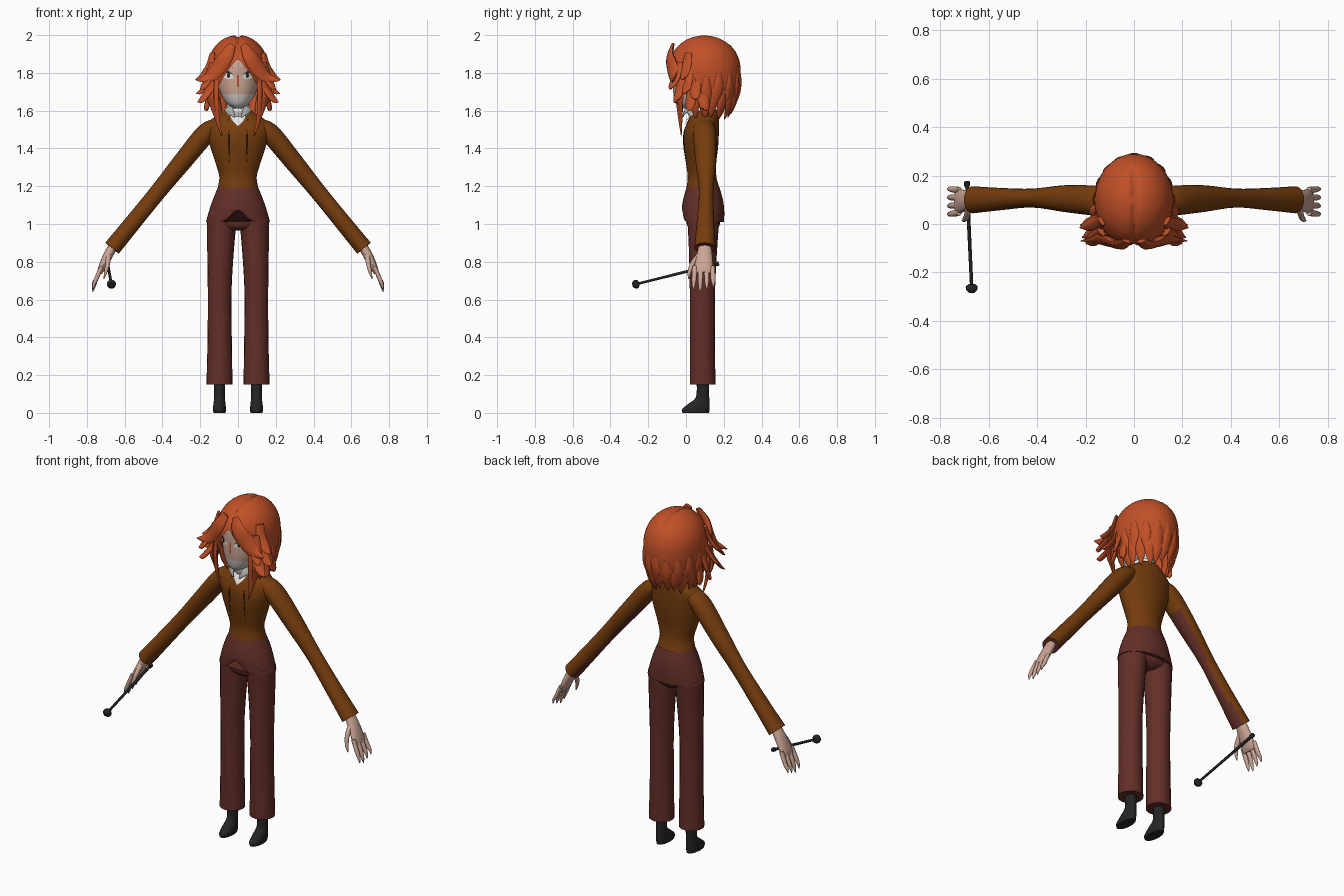
import bpy, bmesh, math, random
from mathutils import Vector
from mathutils.bvhtree import BVHTree

random.seed(4)
if "Cube" in bpy.data.objects:
    bpy.data.objects.remove(bpy.data.objects["Cube"])


def material(name, r, g, b):
    m = bpy.data.materials.new(name)
    m.use_nodes = True
    m.diffuse_color = (r, g, b, 1)
    m.node_tree.nodes["Principled BSDF"].inputs["Base Color"].default_value = (r, g, b, 1)
    return m


HAIR = material("rust hair", .53, .08, .02)
JACKET = material("brown wool", .18, .046, .004)
MAROON = material("maroon cloth", .125, .028, .021)
BLACK = material("soft black", .018, .018, .019)
SKIN = material("skin", .60, .38, .30)
PALE = material("pale skin", .62, .57, .53)
WHITE = material("white", .80, .79, .77)
GREY = material("collar grey", .40, .42, .40)


def finish(name, bm, mats, rule=None):
    """Turn a bmesh into a smooth object and return its surface tree."""
    bmesh.ops.recalc_face_normals(bm, faces=bm.faces[:])
    bm.normal_update()
    if rule:
        for f in bm.faces:
            f.material_index = rule(f.calc_center_median(), f.normal)
    tree = BVHTree.FromBMesh(bm)
    me = bpy.data.meshes.new(name)
    bm.to_mesh(me)
    bm.free()
    for m in mats:
        me.materials.append(m)
    me.shade_smooth()
    me.set_sharp_from_angle(angle=math.radians(45))
    bpy.context.collection.objects.link(bpy.data.objects.new(name, me))
    return tree


def spline(pts, steps):
    """Catmull-Rom through rows of numbers."""
    p = [Vector(q) for q in pts]
    p = [p[0] * 2 - p[1]] + p + [p[-1] * 2 - p[-2]]
    out = []
    for a, b, c, d in zip(p, p[1:], p[2:], p[3:]):
        for k in range(steps):
            t = k / steps
            out.append((b * 2 + (c - a) * t + (a * 2 - b * 5 + c * 4 - d) * t * t
                        + (b * 3 - a - c * 3 + d) * t ** 3) * .5)
    return out + [p[-2]]


def tube(bm, rings, sides=20, steps=4, level=False, outward=False):
    """Loft ellipses; each ring is x, y, z, width radius, depth radius."""
    rows = spline(rings, steps)
    mid = [r.to_3d() for r in rows]
    loops = []
    for i, r in enumerate(rows):
        c = mid[i]
        t = Vector((0, 0, 1)) if level else (mid[min(i + 1, len(mid) - 1)] - mid[max(i - 1, 0)]).normalized()
        hint = Vector((c.x, c.y - .1, .02)) if outward else Vector((0, 1, 0))
        v = (hint - t * hint.dot(t)).normalized()
        u = v.cross(t)
        ring = []
        for k in range(sides):
            a = math.tau * k / sides
            ring.append(bm.verts.new(c + u * math.cos(a) * max(r[3], .001) + v * math.sin(a) * max(r[4], .001)))
        loops.append(ring)
    for a, b in zip(loops, loops[1:]):
        for k in range(sides):
            j = (k + 1) % sides
            bm.faces.new((a[k], a[j], b[j], b[k]))
    bm.faces.new(loops[0])
    bm.faces.new(loops[-1])


def part(name, rings, mat, rule=None, **kw):
    bm = bmesh.new()
    tube(bm, rings, **kw)
    return finish(name, bm, mat if isinstance(mat, list) else [mat], rule)


def plate(name, outline, tree, mat, off=.003):
    """Thin painted shape draped on the front of a surface."""
    bm = bmesh.new()
    mx = sum(p[0] for p in outline) / len(outline)
    mz = sum(p[1] for p in outline) / len(outline)
    vs = []
    for x, z in outline + [(mx, mz)]:
        hit = tree.ray_cast(Vector((x, -1, z)), Vector((0, 1, 0)))[0]
        y = hit.y if hit else 0
        vs.append(bm.verts.new((x, y - off, z)))
    for a, b in zip(vs[:-1], vs[1:-1] + vs[:1]):
        bm.faces.new((a, b, vs[-1]))
    finish(name, bm, [mat])


def side_name(s):
    return "left" if s > 0 else "right"


# Torso and jacket skirt
chest = part("jacket_top", [
    (0, .09, 1.185, .108, .088), (0, .085, 1.25, .099, .076), (0, .08, 1.32, .118, .08),
    (0, .078, 1.41, .147, .092), (0, .08, 1.48, .165, .094), (0, .09, 1.535, .16, .085),
    (0, .1, 1.575, .11, .075), (0, .105, 1.605, .065, .06)], JACKET, level=True, sides=32)

bm = bmesh.new()
tube(bm, [(0, .09, 1.195, .106, .086), (0, .09, 1.14, .129, .103), (0, .09, 1.08, .15, .112),
          (0, .092, 1.01, .17, .11)], level=True, sides=40)
for v in bm.verts:  # arched front hem
    if v.co.z < 1.08 and v.co.y < .09:
        v.co.z += .065 * math.exp(-(v.co.x / .05) ** 2) * (1.08 - v.co.z) / .07
finish("jacket_skirt", bm, [MAROON])
part("trouser_seat", [(0, .092, .965, .045, .06), (0, .092, 1.0, .145, .088), (0, .092, 1.1, .135, .09)],
     MAROON, level=True)

# Limbs
for s in (1, -1):
    n = side_name(s)
    part(n + "_trouser_leg", [
        (s * .098, .088, .15, .069, .068), (s * .097, .087, .4, .064, .066), (s * .097, .087, .65, .063, .067),
        (s * .092, .09, .87, .071, .075), (s * .085, .092, 1.03, .079, .085)], MAROON, level=True)
    part(n + "_shoe", [
        (s * .098, .052, 0, .032, .07), (s * .098, .052, .02, .034, .073), (s * .098, .07, .05, .032, .055),
        (s * .098, .088, .085, .028, .035), (s * .098, .09, .17, .031, .033)], BLACK, level=True)
    part(n + "_sleeve", [
        (s * .09, .092, 1.53, .03, .05), (s * .165, .097, 1.485, .052, .061), (s * .29, .105, 1.335, .05, .055),
        (s * .42, .107, 1.175, .044, .039), (s * .55, .103, 1.015, .044, .046), (s * .667, .1, .872, .046, .056)],
        [JACKET, MAROON], lambda c, f: int(f.z < -.45 and f.y > -.3 and abs(c.x) > .2))
    # Hand: flat palm, four fingers and a thumb
    bm = bmesh.new()
    tube(bm, [(s * .66, .1, .885, .024, .034), (s * .69, .098, .83, .025, .042),
              (s * .722, .093, .765, .019, .05), (s * .733, .093, .74, .012, .048)], sides=16)
    for k in range(4):
        y = .047 + k * .031
        tip = .64 + .012 * abs(k - 1)
        tube(bm, [(s * .722, y, .775, .011, .014), (s * .75, y * 1.08 - .008, .71, .011, .013),
                  (s * .764, y * 1.12 - .012, tip + .025, .008, .009), (s * .769, y * 1.12 - .012, tip, .002, .003)],
             sides=10)
    tube(bm, [(s * .685, .07, .83, .015, .018), (s * .69, .035, .79, .012, .014),
              (s * .7, .018, .745, .009, .01), (s * .71, .014, .71, .002, .003)], sides=10)
    finish(n + "_hand", bm, [SKIN])

# Baton with a small knob at each end
bm = bmesh.new()
back, tip = Vector((-.69, .17, .79)), Vector((-.67, -.27, .68))


def baton(t, r):
    return (*back.lerp(tip, t), r, r)


for line in ([baton(0, .008), baton(1, .007)], [baton(-.01, .012), baton(.03, .012)],
             [baton(.95, .008), baton(.965, .022), baton(1, .024), baton(1.03, .012)]):
    rows = spline(line, 2)
    axis = (tip - back).normalized()
    up = Vector((0, 0, 1)).cross(axis).normalized()
    rings = [[bm.verts.new(r.to_3d() + (up * math.cos(a) + axis.cross(up) * math.sin(a)) * r[3])
              for a in [math.tau * k / 10 for k in range(10)]] for r in rows]
    for a, b in zip(rings, rings[1:]):
        for k in range(10):
            bm.faces.new((a[k], a[k - 1], b[k - 1], b[k]))
    bm.faces.new(rings[0])
    bm.faces.new(rings[-1])
finish("baton", bm, [BLACK])

# Head, neck and collar
face = part("head", [
    (0, .0, 1.612, .02, .03), (0, .015, 1.64, .06, .07), (0, .04, 1.7, .096, .108), (0, .055, 1.78, .112, .125),
    (0, .06, 1.86, .112, .125), (0, .07, 1.94, .08, .09)], [SKIN, PALE],
    lambda c, f: int(c.z < 1.69 and c.y < .03), level=True, sides=36, steps=6)
part("neck", [(0, .085, 1.55, .05, .05), (0, .08, 1.68, .045, .05)], PALE, level=True)
part("collar", [(0, .085, 1.57, .074, .07), (0, .075, 1.6, .064, .072), (0, .08, 1.632, .06, .064)],
     WHITE, level=True)
plate("shirt_front", [(-.045, 1.585), (.045, 1.585), (.03, 1.545), (0, 1.515), (-.03, 1.545)], chest, WHITE, .009)

for s in (1, -1):
    n = side_name(s)
    # Collar point and lapel seam
    bm = bmesh.new()
    tube(bm, [(s * .055, .02, 1.615, .022, .006), (s * .04, -.005, 1.595, .018, .006),
              (s * .018, -.018, 1.565, .003, .003)], sides=8)
    finish(n + "_collar_point", bm, [GREY])
    plate(n + "_lapel_seam", [(s * x, z) for x, z in
          ((.052, 1.56), (.049, 1.48), (.05, 1.38), (.045, 1.31), (.046, 1.38), (.045, 1.48))], chest, BLACK)
    # Eye, iris, lash and brow
    eye = [(.022, 1.772), (.03, 1.795), (.055, 1.806), (.084, 1.8), (.077, 1.773), (.05, 1.766)]
    plate(n + "_eye", [(s * x, z) for x, z in eye], face, WHITE)
    plate(n + "_iris", [(s * (.05 + .008 * math.cos(a)), 1.787 + .014 * math.sin(a))
          for a in [math.tau * k / 10 for k in range(10)]], face, BLACK, .006)
    plate(n + "_lash", [(s * x, z) for x, z in
          ((.024, 1.79), (.05, 1.81), (.092, 1.805), (.06, 1.8), (.04, 1.798))], face, BLACK, .007)
    plate(n + "_brow", [(s * x, z) for x, z in
          ((.02, 1.828), (.05, 1.84), (.085, 1.836), (.05, 1.833))], face, HAIR)
plate("nose_line", [(-.004, 1.725), (.004, 1.725), (.005, 1.79), (-.005, 1.79)], face, HAIR)


# Hair cap with a centre parting and a jagged hem
def scalp(a, z):
    d = z - 1.8
    r = math.sqrt(max(0, 1 - (d / .2) ** 2.3)) if d > 0 else 1 - 5 * d * d
    return Vector((.163 * r * math.sin(a), .097 - .193 * r * math.cos(a), z))


bm = bmesh.new()
cols, rows = 72, 18
grid = []
for i in range(cols):
    a = math.tau * i / cols
    front = min(a, math.tau - a)
    hem = max(1.885 - .22 * front, 1.62) + (.012 * (i % 4) if front > .8 else 0)
    col = []
    for j in range(rows + 1):
        p = scalp(a, 2 - (2 - hem) * (j / rows) ** 1.8)
        p.z -= .012 * math.exp(-(p.x / .012) ** 2) * (p.y < .23)
        col.append(bm.verts.new(p))
    grid.append(col)
for i in range(cols):
    for j in range(rows):
        a, b = grid[i - 1], grid[i]
        bm.faces.new((a[j], a[j + 1], b[j + 1], b[j]))
bmesh.ops.remove_doubles(bm, verts=bm.verts[:], dist=.0005)
finish("hair_cap", bm, [HAIR])


def lock(bm, pts):
    tube(bm, [(x, y, z, w, max(w * .4, .002)) for x, y, z, w in pts], sides=10, outward=True)


# Swept fringe, flicked side locks and long front strands
for s in (1, -1):
    bm = bmesh.new()
    lock(bm, [(s * .03, -.07, 1.95, .02), (s * .065, -.085, 1.885, .04), (s * .11, -.07, 1.82, .045),
              (s * .155, -.065, 1.775, .03), (s * .22, -.07, 1.76, .003)])
    for x, y, z in ((.225, -.01, 1.765), (.2, -.075, 1.715), (.222, .0, 1.69), (.215, -.05, 1.645),
                    (.185, .05, 1.66), (.175, .02, 1.6), (.165, .1, 1.6)):
        lock(bm, [(s * .135, y * .7 + .02, z + .14, .022), (s * .152, y * .8 + .01, z + .07, .03),
                  (s * (x * .5 + .08), y, z + .015, .023), (s * x, y - .005, z, .002)])
    for x, tip in ((.115, 1.465), (.14, 1.53)):
        lock(bm, [(s * x, -.035, 1.77, .02), (s * (x + .008), -.035, 1.68, .028),
                  (s * (x - .005), -.03, tip + .09, .016), (s * (x - .03), -.025, tip, .002)])
    finish(side_name(s) + "_hair_locks", bm, [HAIR])

# Layered back locks
bm = bmesh.new()
for layer, count in ((0, 13), (1, 11)):
    for k in range(count):
        a = 1.25 + (math.tau - 2.5) * k / (count - 1)
        end = 1.565 + .05 * layer + random.uniform(-.015, .02)
        pts = []
        for z, w in ((end + .17, .012), (end + .1, .028), (end + .045, .022), (end, .002)):
            p = scalp(a + .05 * math.sin(k * 2) * (z < end + .05), z)
            pts.append((p.x * (.97 + .02 * layer), p.y * (.97 + .02 * layer), z, w))
        lock(bm, pts)
finish("back_hair_locks", bm, [HAIR])
